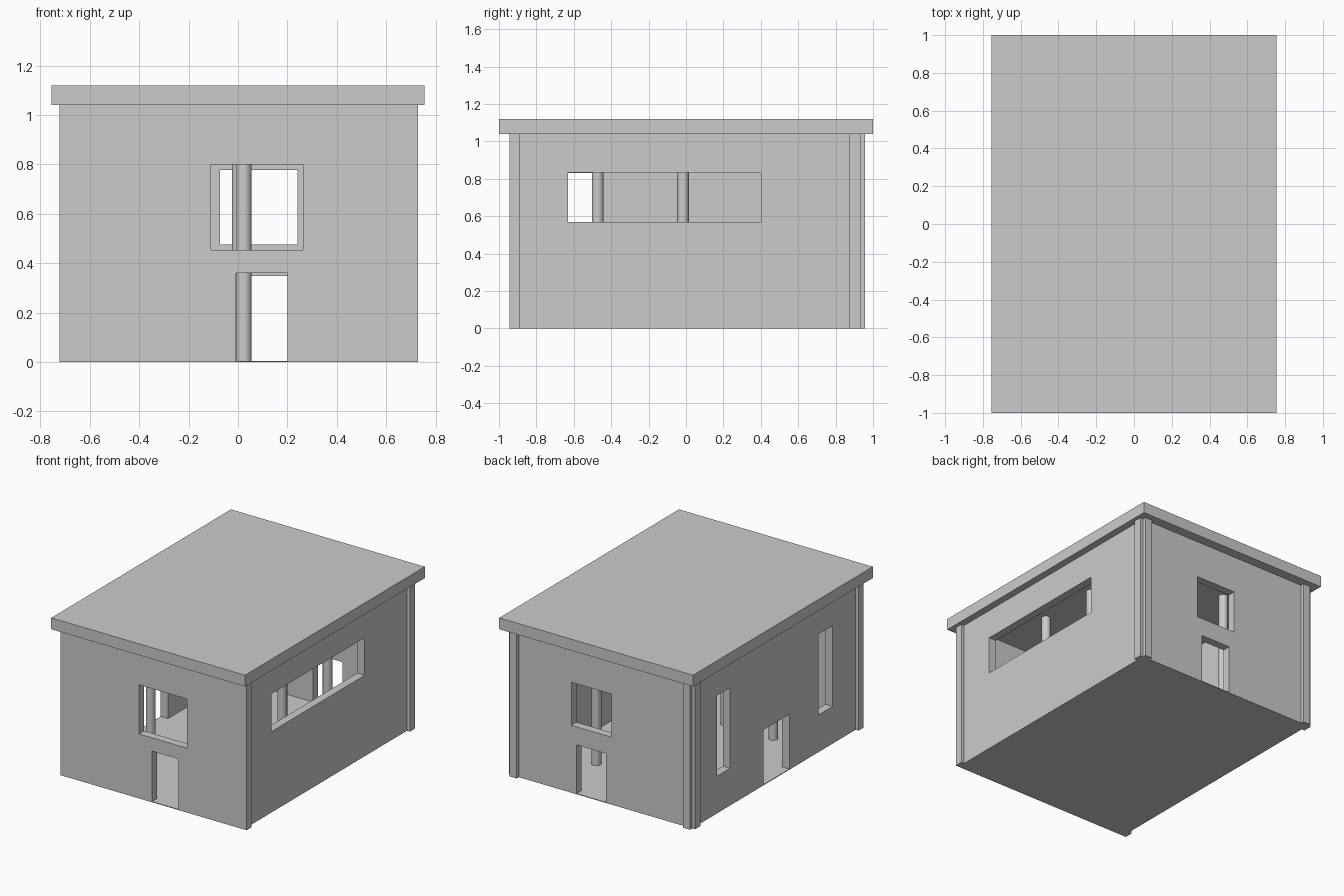
import bpy

if "Cube" in bpy.data.objects:
    bpy.data.objects.remove(bpy.data.objects["Cube"])

TOP = 1.04                                  # underside of roof
X0, X1, Y0, Y1 = -0.70, 0.705, -0.945, 0.932   # outer wall faces
T, FLOOR = 0.057, 0.005                     # wall and floor thickness


def box(name, x0, x1, y0, y1, z0, z1):
    bpy.ops.mesh.primitive_cube_add(size=1)
    o = bpy.context.object
    o.name = name
    for v in o.data.vertices:
        v.co = (x1 if v.co.x > 0 else x0,
                y1 if v.co.y > 0 else y0,
                z1 if v.co.z > 0 else z0)
    return o


def cut(target, *bounds):
    cutter = box("cutter", *bounds)
    cutter.hide_render = True
    m = target.modifiers.new("opening", 'BOOLEAN')
    m.operation, m.solver, m.object = 'DIFFERENCE', 'EXACT', cutter
    bpy.context.view_layer.objects.active = target
    bpy.ops.object.modifier_apply(modifier=m.name)
    bpy.data.objects.remove(cutter)


# Roof and floor slabs
box("roof", -0.755, 0.755, -1, 1, TOP, 1.12)
box("floor", X0, X1, Y0, Y1, 0, FLOOR)

# Wall shell, hollowed out
walls = box("walls", X0, X1, Y0, Y1, FLOOR, TOP)
cut(walls, X0 + T, X1 - T, Y0 + T, Y1 - T, -0.1, 1.2)

# Front and back: window above, door below (x0, x1, z0, z1)
for y, holes in ((Y0, ((-0.109, 0.263, 0.454, 0.80), (-0.008, 0.20, -0.1, 0.36))),
                 (Y1, ((-0.073, 0.241, 0.475, 0.778), (-0.03, 0.20, -0.1, 0.348)))):
    for a, b, c, d in holes:
        cut(walls, a, b, y - 0.15, y + 0.15, c, d)

# Right: long window. Left: two tall windows and a door (y0, y1, z0, z1)
for x, holes in ((X1, ((-0.632, 0.402, 0.57, 0.835),)),
                 (X0, ((-0.632, -0.475, 0.262, 0.83), (0.508, 0.654, 0.262, 0.83),
                       (-0.15, 0.14, -0.1, 0.39)))):
    for a, b, c, d in holes:
        cut(walls, x - 0.15, x + 0.15, a, b, c, d)

# Corner trim strips on the side walls and the back wall
for side, xa, xb in (("left", -0.723, X0), ("right", X1, 0.728)):
    box(f"{side}_front_trim", xa, xb, Y0, -0.888, 0, TOP)
    box(f"{side}_back_trim", xa, xb, 0.873, Y1, 0, TOP)
box("back_left_trim", X0, X0 + 0.055, Y1, 0.956, 0, TOP)
box("back_right_trim", X1 - 0.055, X1, Y1, 0.956, 0, TOP)

# Interior columns on a 3 x 3 grid
for y, mid in ((-0.472, 0.024), (-0.016, 0.024), (0.49, 0.006)):
    for x in (-0.35, mid, 0.355):
        bpy.ops.mesh.primitive_cylinder_add(vertices=32, radius=0.031, depth=TOP - FLOOR,
                                            location=(x, y, (TOP + FLOOR) / 2))
        bpy.context.object.name = "column"
        bpy.ops.object.shade_smooth_by_angle()
